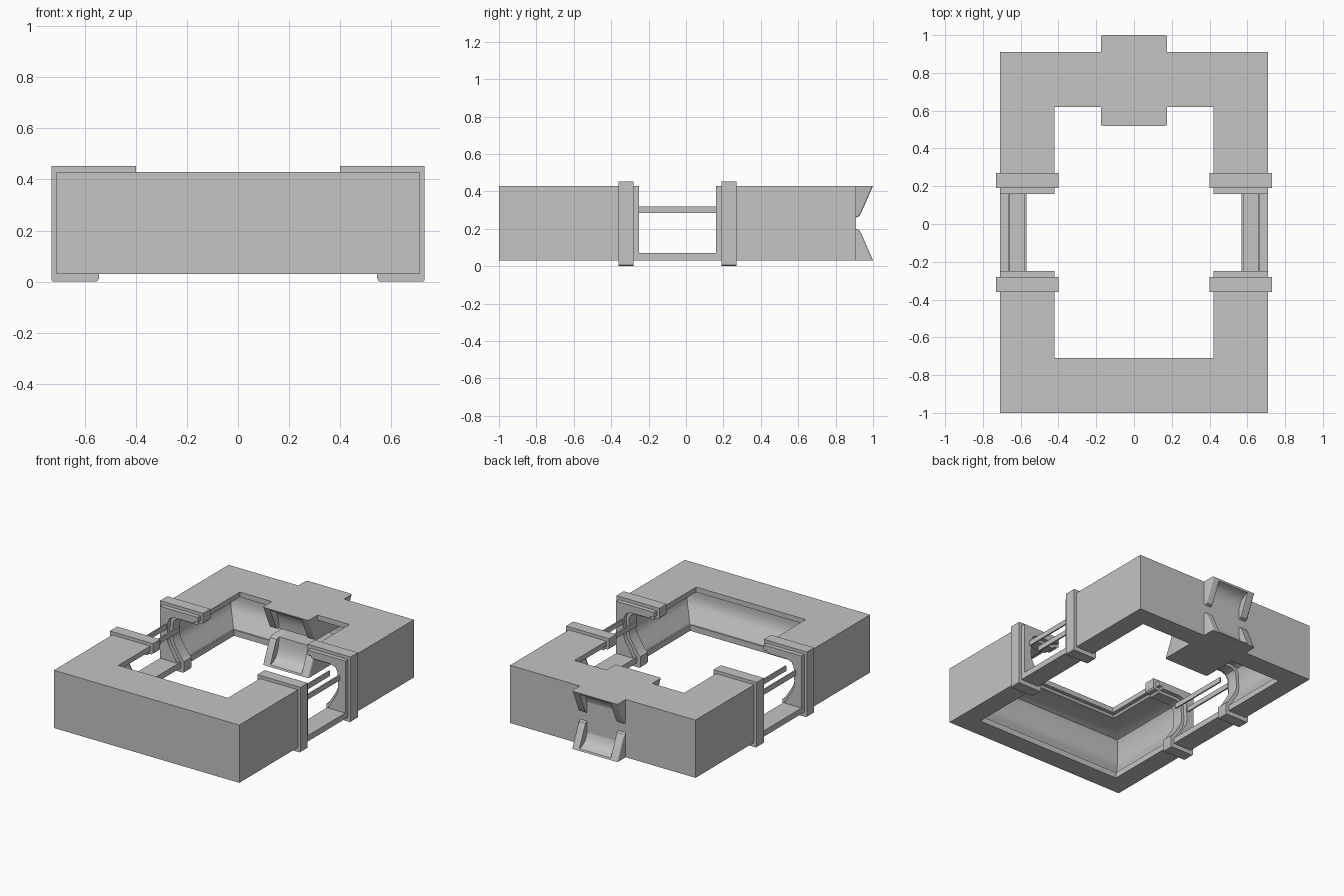
import bpy, bmesh, math
from mathutils import Vector

if "Cube" in bpy.data.objects:
    bpy.data.objects.remove(bpy.data.objects["Cube"])

grey = bpy.data.materials.new("light grey")
grey.diffuse_color = (0.55, 0.55, 0.55, 1)
grey.use_nodes = True
grey.node_tree.nodes["Principled BSDF"].inputs["Base Color"].default_value = grey.diffuse_color


def finish(name, bm):
    bmesh.ops.recalc_face_normals(bm, faces=bm.faces)
    me = bpy.data.meshes.new(name)
    bm.to_mesh(me)
    bm.free()
    me.materials.append(grey)
    ob = bpy.data.objects.new(name, me)
    bpy.context.collection.objects.link(ob)
    bpy.ops.object.select_all(action='DESELECT')
    ob.select_set(True)
    bpy.context.view_layer.objects.active = ob
    bpy.ops.object.shade_smooth_by_angle(angle=math.radians(32))
    return ob


def loft(sections):
    """Join matching closed sections with quads and cap both ends."""
    bm = bmesh.new()
    rows = [[bm.verts.new(p) for p in s] for s in sections]
    n = len(rows[0])
    for a, b in zip(rows, rows[1:]):
        for i in range(n):
            j = (i + 1) % n
            bm.faces.new((a[i], a[j], b[j], b[i]))
    bm.faces.new(rows[0])
    bm.faces.new(rows[-1][::-1])
    return bm


def extrude_y(name, profile, y0, y1, side):
    return finish(name, loft([[(side * x, y, z) for x, z in profile] for y in (y0, y1)]))


# Half rings: C-shaped corridor section (x, z) swept around mitred corners
SECTION = [(.71, .03), (.71, .43), (.42, .43), (.42, .395), (.445, .395), (.455, .38),
           (.60, .38), (.635, .365), (.65, .335), (.655, .23), (.65, .195),
           (.635, .165), (.61, .125), (.58, .07), (.57, .07), (.57, .03)]


def half_ring(name, y_out, y_end):
    inward = 1 if y_out < 0 else -1
    end = lambda s: [(s * x, y_end, z) for x, z in SECTION]
    corner = lambda s: [(s * x, y_out + inward * (.71 - x), z) for x, z in SECTION]
    finish(name, loft([end(-1), corner(-1), corner(1), end(1)]))


half_ring("front_half_ring", -1.0, -.25)
half_ring("back_half_ring", .91, .16)

# Collars around the open ends, plus the bridges and rails across the gaps
COLLAR = [(.73, .005), (.73, .452), (.40, .452), (.40, .385), (.41, .375), (.435, .375),
          (.445, .36), (.59, .36), (.615, .35), (.63, .325), (.635, .23), (.63, .205),
          (.615, .175), (.59, .135), (.56, .09), (.545, .08), (.545, .012), (.552, 0), (.725, 0)]
BRIDGE = [(.57, .03), (.71, .03), (.71, .07), (.57, .07)]


def rail(x):
    return [(x - .005, .285), (x + .005, .285), (x + .005, .32), (x - .005, .32)]


for side, tag in ((-1, "left"), (1, "right")):
    extrude_y(tag + "_front_collar", COLLAR, -.36, -.28, side)
    extrude_y(tag + "_back_collar", COLLAR, .19, .27, side)
    extrude_y(tag + "_bridge", BRIDGE, -.255, .165, side)
    extrude_y(tag + "_outer_rail", rail(.663), -.27, .18, side)
    extrude_y(tag + "_inner_rail", rail(.575), -.27, .18, side)

# Flared cradle through the back wall: cheeks and a coved centre, above and below
CHEEK = [(1.0, .03), (.995, .042), (.938, .172), (.927, .192), (.91, .2)]
COVE = [(1.0, .03), (.995, .042), (.965, .05), (.94, .066), (.922, .09),
        (.91, .125), (.903, .16), (.90, .2)]


def both_ends(half):
    return half + [(1.52 - y, z) for y, z in reversed(half)]


def extrude_x(name, half, x0, x1, upper, rounded=False):
    flip = lambda z: .46 - z if upper else z
    bm = loft([[(x, y, flip(z)) for y, z in both_ends(half)] for x in (x0, x1)])
    if rounded:
        # round the outer edges of the flared ends
        def flared(e):
            a, b = (v.co for v in e.verts)
            d = b - a
            return min(abs(a.x), abs(b.x)) > .17 and abs(d.y) > .001 and abs(d.z) > .001
        bmesh.ops.recalc_face_normals(bm, faces=bm.faces)
        bmesh.ops.bevel(bm, geom=[e for e in bm.edges if flared(e)], offset=.01,
                        segments=3, profile=.5, affect='EDGES')
    finish(name, bm)


for upper, tag in ((False, "lower"), (True, "upper")):
    extrude_x(tag + "_cradle_centre", COVE, -.125, .125, upper)
    extrude_x(tag + "_cradle_left_cheek", CHEEK, -.175, -.12, upper, True)
    extrude_x(tag + "_cradle_right_cheek", CHEEK, .12, .175, upper, True)
